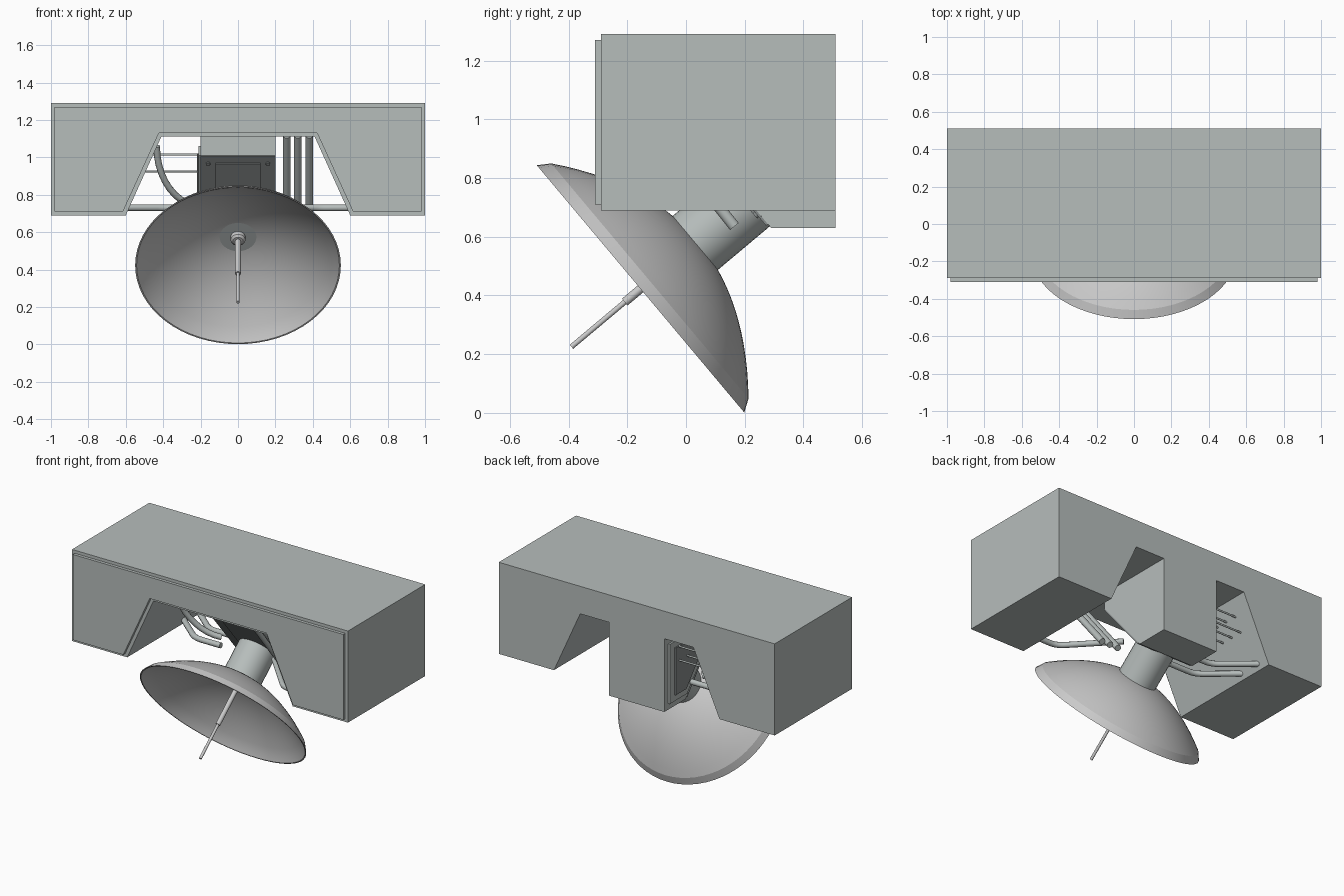
import bpy, bmesh, math
from mathutils import Matrix, Vector

if "Cube" in bpy.data.objects:
    bpy.data.objects.remove(bpy.data.objects["Cube"])


def mat(name, rgb):
    m = bpy.data.materials.new(name)
    m.diffuse_color = (*rgb, 1)
    m.use_nodes = True
    m.node_tree.nodes["Principled BSDF"].inputs["Base Color"].default_value = m.diffuse_color
    return m


HULL = mat("hull grey", (0.47, 0.51, 0.50))
DISH = mat("dish light grey", (0.59, 0.59, 0.59))
PIPE = mat("pipe grey", (0.47, 0.51, 0.50))
PANEL = mat("panel dark grey", (0.24, 0.26, 0.26))


def finish(bm, name, material):
    bmesh.ops.recalc_face_normals(bm, faces=bm.faces)
    me = bpy.data.meshes.new(name)
    bm.to_mesh(me)
    bm.free()
    ob = bpy.data.objects.new(name, me)
    bpy.context.collection.objects.link(ob)
    me.materials.append(material)
    return ob


def smooth(ob, angle=35):
    bpy.ops.object.select_all(action='DESELECT')
    ob.select_set(True)
    bpy.context.view_layer.objects.active = ob
    bpy.ops.object.shade_smooth_by_angle(angle=math.radians(angle))


def prism(name, pts, shift, material):
    """Extrude a flat polygon of 3D points along shift."""
    bm = bmesh.new()
    f = bm.faces.new([bm.verts.new(p) for p in pts])
    r = bmesh.ops.extrude_face_region(bm, geom=[f])
    bmesh.ops.translate(bm, vec=shift,
                        verts=[v for v in r["geom"] if isinstance(v, bmesh.types.BMVert)])
    return finish(bm, name, material)


# frame of the dish: local z runs from the rim centre back into the housing
TILT = Matrix.Translation((0, -0.155, 0.4225)) @ Matrix.Rotation(math.radians(-50), 4, 'X')


def lathe(name, profile, material, n, closed=False, angle=None):
    """Spin an (r, z) profile about the dish axis."""
    bm = bmesh.new()
    vs = [bm.verts.new((r, 0, z)) for r, z in profile]
    es = [bm.edges.new(p) for p in zip(vs, vs[1:])]
    bmesh.ops.spin(bm, geom=vs + es, axis=(0, 0, 1), cent=(0, 0, 0),
                   angle=2 * math.pi, steps=n, use_duplicate=False)
    bmesh.ops.remove_doubles(bm, verts=bm.verts, dist=1e-4)
    bm.transform(TILT)
    ob = finish(bm, name, material)
    if angle:
        smooth(ob, angle)
    return ob


def pipe(name, pts, r, material=PIPE):
    cu = bpy.data.curves.new(name, 'CURVE')
    cu.dimensions = '3D'
    cu.bevel_depth = r
    cu.bevel_resolution = 3
    cu.use_fill_caps = True
    sp = cu.splines.new('POLY')
    sp.points.add(len(pts) - 1)
    for p, co in zip(sp.points, pts):
        p.co = (*co, 1)
    ob = bpy.data.objects.new(name, cu)
    bpy.context.collection.objects.link(ob)
    cu.materials.append(material)
    bpy.ops.object.select_all(action='DESELECT')
    ob.select_set(True)
    bpy.context.view_layer.objects.active = ob
    bpy.ops.object.convert(target='MESH')
    smooth(bpy.context.object, 50)


def rounded(a, b, c, d=0.05, n=5):
    """Path a-b-c with the corner at b rounded."""
    a, b, c = Vector(a), Vector(b), Vector(c)
    p, q = b + (a - b).normalized() * d, b + (c - b).normalized() * d
    arc = [p * (1 - t) ** 2 + b * 2 * t * (1 - t) + q * t * t
           for t in [i / n for i in range(n + 1)]]
    return [a, *arc, c]


def notched(y, pts):
    """Mirror a half outline of (x, z) into a full one at depth y."""
    return [(x, y, z) for x, z in pts] + [(-x, y, z) for x, z in reversed(pts)]


# housing with trapezoid notch, and raised front plate
prism("housing", notched(-0.29, [(0.41, 1.11), (0.60, 0.69), (1, 0.69), (1, 1.29)]),
      (0, 0.80, 0), HULL)
prism("front_plate", notched(-0.31, [(0.423, 1.13), (0.615, 0.71), (0.98, 0.71), (0.98, 1.27)]),
      (0, 0.02, 0), HULL)

# central block with slanted front face
prism("mount_block", [(-0.2, y, z) for y, z in
      [(0.51, 1.11), (0.51, 0.63), (0.29, 0.63), (-0.03, 1.01), (-0.03, 1.11)]],
      (0.4, 0, 0), HULL)
# side panel with frame step
prism("side_panel", [(-0.2, y, z) for y, z in
      [(0.47, 1.06), (0.47, 0.67), (0.29, 0.67), (0.0, 1.01), (0.0, 1.06)]],
      (-0.012, 0, 0), HULL)
prism("side_panel_inner", [(-0.212, y, z) for y, z in
      [(0.42, 1.02), (0.42, 0.71), (0.31, 0.71), (0.05, 1.02)]],
      (-0.008, 0, 0), PANEL)

# slanted access panel, inner cover and bolts
down = Vector((0, 0.644, -0.765))
out = Vector((0, -0.765, -0.644))
top = Vector((0, -0.03, 1.01))


def slanted(name, hx, d0, d1, lift, thick, material):
    pts = [top + down * d + out * lift + Vector((x, 0, 0))
           for x, d in [(-hx, d0), (hx, d0), (hx, d1), (-hx, d1)]]
    prism(name, pts, out * thick, material)


slanted("access_panel", 0.2, 0.0, 0.48, 0, 0.008, PANEL)
slanted("access_cover", 0.12, 0.045, 0.44, 0.008, 0.008, PANEL)
for s in (-1, 1):
    for d in (0.05, 0.43):
        p = top + down * d + Vector((s * 0.16, 0, 0))
        pipe("panel_bolt", [p, p + out * 0.016], 0.012, PANEL)

# dish shell with angled lip
N = 14
outer = [(0.523 * i / N, 0.255 - 0.78 * (0.523 * i / N) ** 2) for i in range(N + 1)]
inner = [(r * 0.985, z - 0.012) for r, z in reversed(outer)]
lathe("dish", outer + [(0.55, 0.0), (0.542, 0.0)] + inner, DISH, 64, angle=12)

# feed horn in the dish and mount cylinder behind it
lathe("feed_antenna", [(0, 0.25), (0.04, 0.25), (0.04, 0.21), (0.028, 0.20), (0.015, 0.20),
                       (0.015, -0.07), (0.009, -0.07), (0.009, -0.307), (0, -0.307)],
      DISH, 20, angle=35)
lathe("dish_mount", [(0, 0.235), (0.12, 0.235), (0.12, 0.475), (0, 0.475)], PIPE, 32, angle=35)

# three slanted pipes on the right
for x in (0.26, 0.32, 0.38):
    pipe("slanted_pipe", [(x, -0.22, 1.115), (x, 0.165, 0.635)], 0.02)

# bent pipes between the notch walls and the block
pipe("right_bent_pipe", rounded((0.62, -0.17, 0.73), (0.45, -0.17, 0.73), (0.18, 0.12, 0.73)), 0.018)
for y in (0.43, 0.28):
    pipe("left_bent_pipe", rounded((-0.62, y + 0.02, 0.73), (-0.38, y - 0.185, 0.73),
                                   (-0.19, y - 0.185, 0.73)), 0.018)

# curved hose on the left
pipe("curved_hose", [(-0.20 - 0.235 * math.cos(t), -0.03 + 0.14 * t, 1.06 - 0.32 * math.sin(t))
                     for t in [i * math.pi / 20 for i in range(10)]], 0.018)

# thin cross rods in two rows on the left
for z, x in ((1.015, -0.46), (0.925, -0.50)):
    for y in (0.14, 0.22, 0.30, 0.38):
        pipe("cross_rod", [(x, y, z), (-0.2, y, z)], 0.006)
